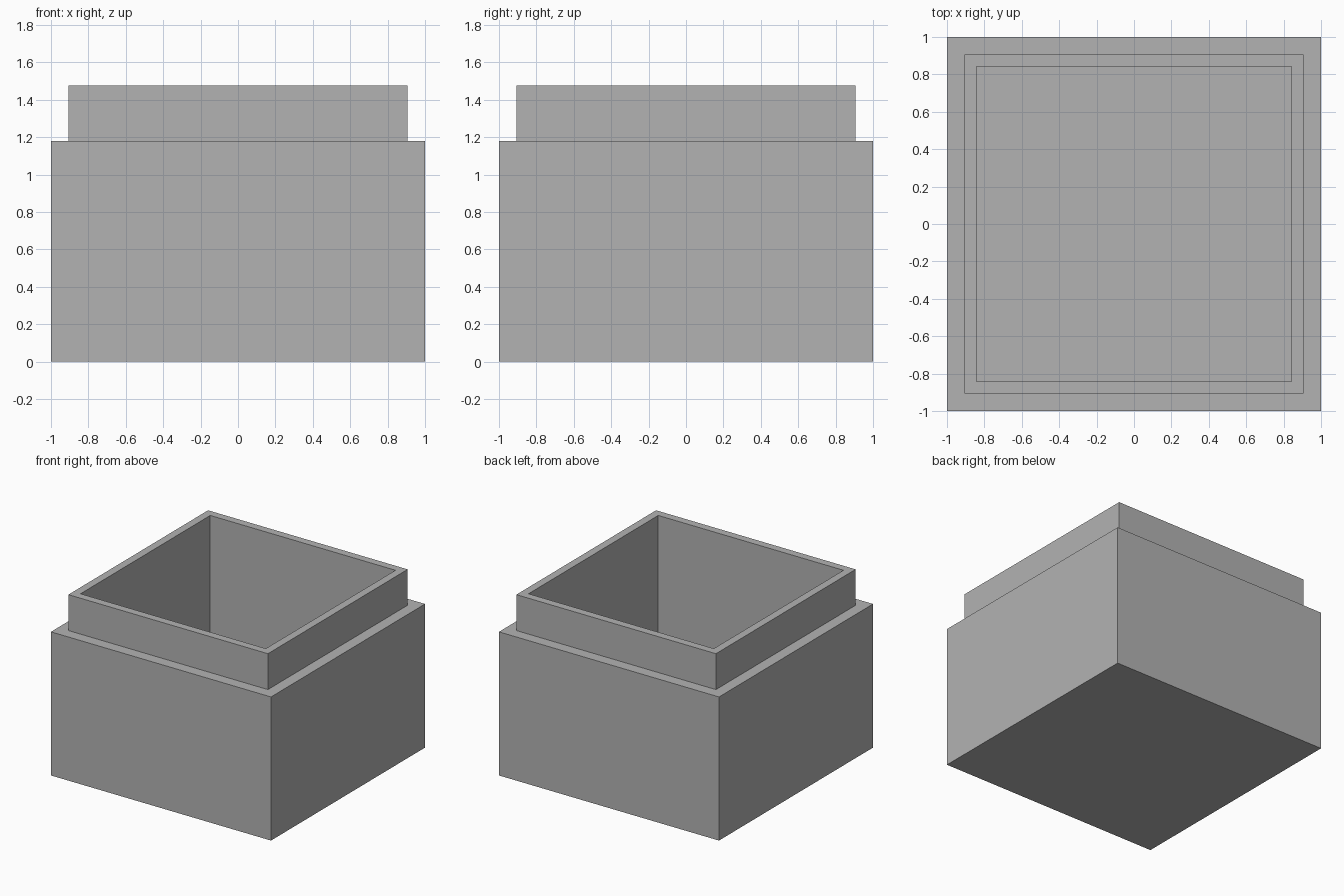
import bpy
import bmesh

cube = bpy.data.objects.get("Cube")
if cube:
    bpy.data.objects.remove(cube, do_unlink=True)

# Plain grey material
grey = bpy.data.materials.new("plain_grey")
grey.use_nodes = True
colour = (0.45, 0.45, 0.45, 1)
grey.diffuse_color = colour
grey.node_tree.nodes["Principled BSDF"].inputs["Base Color"].default_value = colour

BODY, NECK, INNER = 1.0, 0.907, 0.842      # half widths
SHOULDER, TOP, FLOOR = 1.18, 1.475, 0.16   # heights

# Square profile: outer wall, shoulder, raised lip, inner wall, floor
profile = [(BODY, 0), (BODY, SHOULDER), (NECK, SHOULDER),
           (NECK, TOP), (INNER, TOP), (INNER, FLOOR)]
corners = [(-1, -1), (1, -1), (1, 1), (-1, 1)]

bm = bmesh.new()
rings = [[bm.verts.new((x * r, y * r, z)) for x, y in corners] for r, z in profile]
for low, high in zip(rings, rings[1:]):
    for i in range(4):
        j = (i + 1) % 4
        bm.faces.new((low[i], low[j], high[j], high[i]))
bm.faces.new(rings[0][::-1])   # underside
bm.faces.new(rings[-1])        # inner floor
bmesh.ops.recalc_face_normals(bm, faces=bm.faces)

# Open box with a stepped lip
mesh = bpy.data.meshes.new("box_base")
bm.to_mesh(mesh)
bm.free()
mesh.materials.append(grey)
bpy.context.collection.objects.link(bpy.data.objects.new("box_base", mesh))
